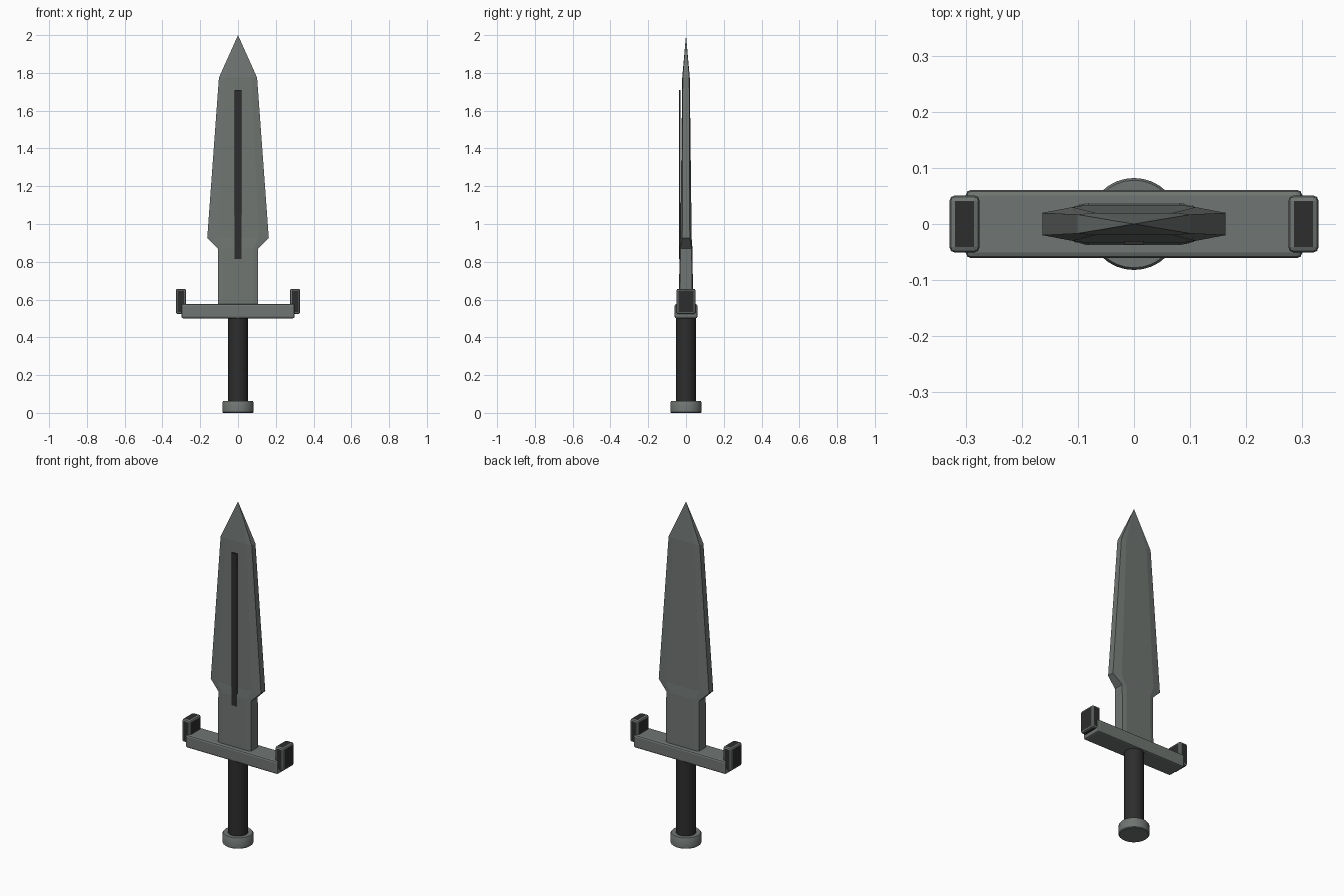
import bpy, bmesh, math

if "Cube" in bpy.data.objects:
    bpy.data.objects.remove(bpy.data.objects["Cube"])


def material(name, rgb):
    m = bpy.data.materials.new(name)
    m.diffuse_color = (*rgb, 1)
    m.use_nodes = True
    m.node_tree.nodes["Principled BSDF"].inputs["Base Color"].default_value = m.diffuse_color
    return m


STEEL = material("grey_steel", (0.16, 0.178, 0.168))
BLACK = material("black_leather", (0.026, 0.026, 0.026))


def finish(bm, name, mats, smooth=False):
    bmesh.ops.recalc_face_normals(bm, faces=bm.faces)
    me = bpy.data.meshes.new(name)
    bm.to_mesh(me)
    bm.free()
    for m in mats:
        me.materials.append(m)
    ob = bpy.data.objects.new(name, me)
    bpy.context.collection.objects.link(ob)
    if smooth:
        me.polygons.foreach_set("use_smooth", [True] * len(me.polygons))
        me.set_sharp_from_angle(angle=math.radians(35))
    return ob


def box(name, x, y, z, mats, bevel=0.0, segments=2):
    """Box from (min, max) ranges; flat sides take the last material, bevels the first."""
    bm = bmesh.new()
    bmesh.ops.create_cube(bm, size=1)
    for v in bm.verts:
        v.co = [(r[0] + r[1]) / 2 + c * (r[1] - r[0]) for c, r in zip(v.co, (x, y, z))]
    if bevel:
        bmesh.ops.bevel(bm, geom=bm.edges[:], offset=bevel, segments=segments,
                        profile=0.5, affect='EDGES')
    bm.normal_update()
    for f in bm.faces:
        if max(abs(c) for c in f.normal) > 0.999:
            f.material_index = len(mats) - 1
    return finish(bm, name, mats)


def lathe(name, profile, mat, sides=32):
    """Closed round solid from (radius, z) pairs."""
    bm = bmesh.new()
    rings = [[bm.verts.new((r * math.cos(2 * math.pi * i / sides),
                            r * math.sin(2 * math.pi * i / sides), z))
              for i in range(sides)] for r, z in profile]
    for a, b in zip(rings, rings[1:]):
        for i in range(sides):
            j = (i + 1) % sides
            bm.faces.new((a[i], a[j], b[j], b[i]))
    bm.faces.new(rings[0])
    bm.faces.new(rings[-1])
    return finish(bm, name, [mat], True)


# Blade: eight-sided sections (z, half width, edge half depth, flat half width, flat half depth)
sections = [(0.56, 0.107, 0.032, 0.082, 0.038),
            (0.87, 0.107, 0.030, 0.082, 0.034),
            (0.925, 0.163, 0.020, 0.110, 0.030),
            (1.775, 0.101, 0.017, 0.070, 0.020)]
bm = bmesh.new()
rings = []
for z, a, b, c, d in sections:
    pts = [(a, -b), (a, b), (c, d), (-c, d), (-a, b), (-a, -b), (-c, -d), (c, -d)]
    rings.append([bm.verts.new((x, y, z)) for x, y in pts])
tip = bm.verts.new((0, 0, 2.0))
for i in range(8):
    j = (i + 1) % 8
    for lo, hi in zip(rings, rings[1:]):
        bm.faces.new((lo[i], lo[j], hi[j], hi[i]))
    bm.faces.new((rings[-1][i], rings[-1][j], tip))
bm.faces.new(rings[0])
finish(bm, "blade", [STEEL])

# Dark strip on the front of the blade
box("blade_strip", (-0.018, 0.018), (-0.0365, -0.030), (0.815, 1.71), [BLACK])

# Crossguard with upturned, dark-panelled end blocks
box("crossguard", (-0.30, 0.30), (-0.061, 0.061), (0.50, 0.576), [STEEL], 0.01)
for side, label in ((-1, "left"), (1, "right")):
    xs = sorted((side * 0.275, side * 0.329))
    box("guard_end_" + label, xs, (-0.051, 0.051), (0.523, 0.657), [STEEL, BLACK], 0.01)

# Grip and pommel
lathe("grip", [(0.054, 0.04), (0.054, 0.51)], BLACK)
lathe("pommel", [(0.078, 0), (0.082, 0.004), (0.082, 0.056), (0.078, 0.062)], STEEL)
